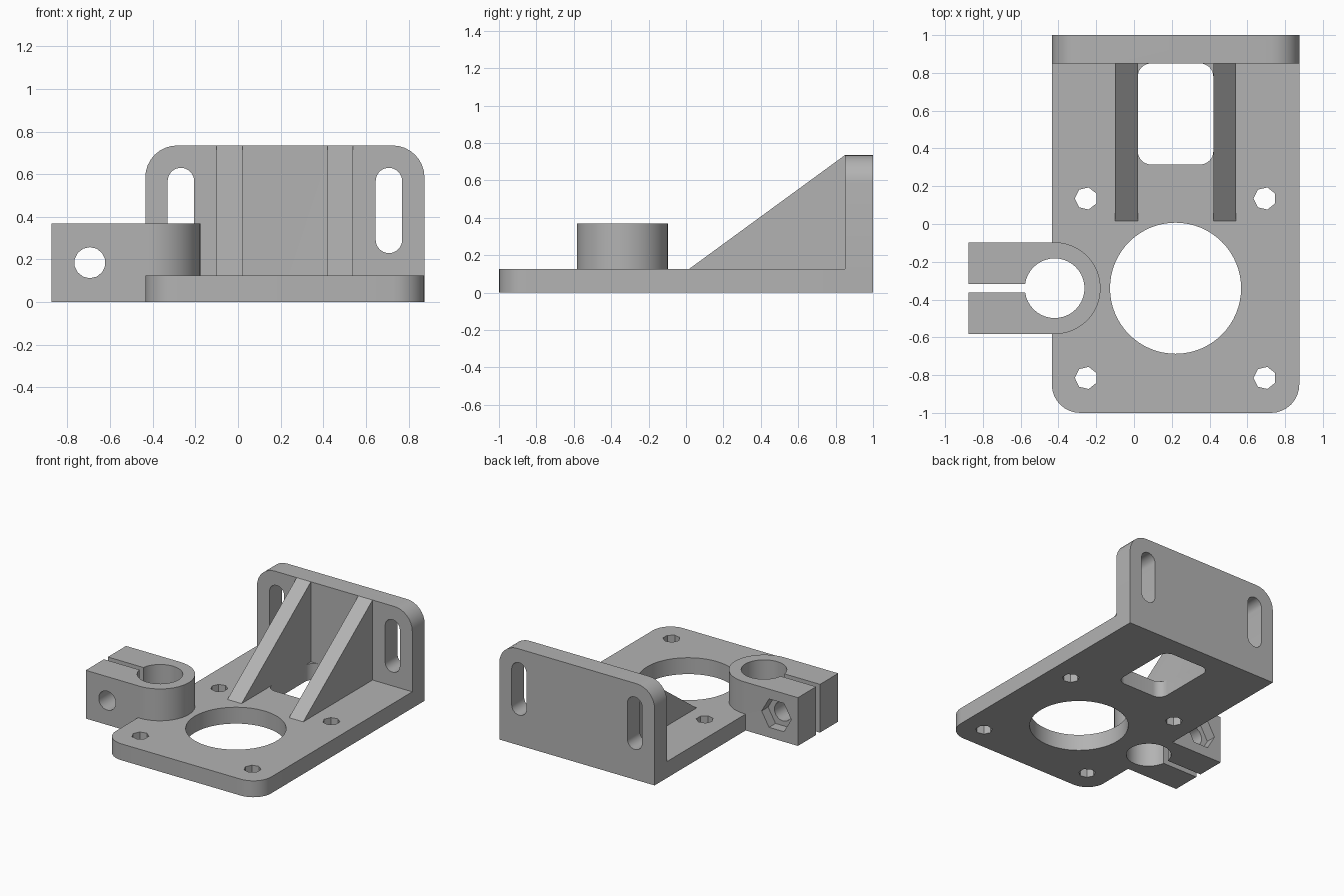
import bpy
import bmesh
from math import sin, cos, pi, radians

if "Cube" in bpy.data.objects:
    bpy.data.objects.remove(bpy.data.objects["Cube"], do_unlink=True)

grey = bpy.data.materials.new("light grey")
grey.use_nodes = True
colour = (0.45, 0.45, 0.45, 1)
grey.diffuse_color = colour
grey.node_tree.nodes["Principled BSDF"].inputs["Base Color"].default_value = colour


def arc(u, v, r, start, end, steps):
    angles = [radians(start + (end - start) * i / steps) for i in range(steps + 1)]
    return [(u + r * cos(a), v + r * sin(a)) for a in angles]


def circle(u, v, r, sides, turn=0):
    return arc(u, v, r, turn, turn + 360, sides)[:-1]


def rounded(u0, u1, v0, v1, r_low, r_high, steps=8):
    """Rectangle with separate radii for its lower and upper corners."""
    pts = []
    corners = [(u0, v0, 1, 1, r_low, 180), (u1, v0, -1, 1, r_low, 270),
               (u1, v1, -1, -1, r_high, 0), (u0, v1, 1, -1, r_high, 90)]
    for u, v, su, sv, r, a in corners:
        pts += arc(u + su * r, v + sv * r, r, a, a + 90, steps) if r else [(u, v)]
    return pts


def prism(name, pts, axis, low, high):
    """Extrude a 2D outline along one axis."""
    place = {"x": lambda u, v, w: (w, u, v),
             "y": lambda u, v, w: (u, w, v),
             "z": lambda u, v, w: (u, v, w)}[axis]
    bm = bmesh.new()
    ends = [[bm.verts.new(place(u, v, w)) for u, v in pts] for w in (low, high)]
    for ring in ends:
        bm.faces.new(ring)
    n = len(pts)
    for i in range(n):
        j = (i + 1) % n
        bm.faces.new((ends[0][i], ends[0][j], ends[1][j], ends[1][i]))
    bmesh.ops.remove_doubles(bm, verts=bm.verts, dist=1e-5)
    bmesh.ops.recalc_face_normals(bm, faces=bm.faces)
    mesh = bpy.data.meshes.new(name)
    bm.to_mesh(mesh)
    bm.free()
    obj = bpy.data.objects.new(name, mesh)
    bpy.context.collection.objects.link(obj)
    mesh.materials.append(grey)
    return obj


def combine(target, tool, operation):
    """Apply a boolean and discard the tool."""
    mod = target.modifiers.new(operation, "BOOLEAN")
    mod.operation, mod.object, mod.solver = operation, tool, "EXACT"
    bpy.ops.object.select_all(action="DESELECT")
    target.select_set(True)
    bpy.context.view_layer.objects.active = target
    bpy.ops.object.modifier_apply(modifier=mod.name)
    bpy.data.objects.remove(tool, do_unlink=True)


def cut(target, pts, axis, low, high):
    combine(target, prism("cutter", pts, axis, low, high), "DIFFERENCE")


LEFT, RIGHT, THICK, TOP = -0.435, 0.875, 0.125, 0.735
CX, CY = 0.22, -0.34
CLAMP_X = -0.42

# Base plate with window between the gussets
bracket = prism("motor_bracket", rounded(LEFT, RIGHT, -1, 1, 0.15, 0), "z", 0, THICK)
cut(bracket, rounded(0.02, 0.42, 0.315, 0.85, 0.07, 0.07), "z", -0.1, 0.3)

# Back wall with two upright slots
wall = prism("back_wall", rounded(LEFT, RIGHT, 0, TOP, 0, 0.15), "y", 0.85, 1)
for x in (-0.268, 0.708):
    cut(wall, rounded(x - 0.062, x + 0.062, 0.23, 0.63, 0.0619, 0.0619), "y", 0.7, 1.2)
combine(bracket, wall, "UNION")

# Sloping gussets, with their hidden edges sunk into plate and wall
slope = [(0.015, THICK), (0.85, TOP), (0.9, 0.6), (0.9, 0.06), (0.1, 0.06)]
for x in (-0.10, 0.42):
    combine(bracket, prism("gusset", slope, "x", x, x + 0.12), "UNION")

# Clamp block with rounded inner end
outline = [(-0.876, CY + 0.243), (-0.876, CY - 0.243)] + arc(CLAMP_X, CY, 0.243, -90, 90, 24)
combine(bracket, prism("clamp", outline, "z", 0, 0.368), "UNION")

# Clamp bore, split, cross bolt hole and nut pocket
cut(bracket, circle(CLAMP_X, CY, 0.158, 40), "z", -0.1, 0.6)
cut(bracket, rounded(-1, CLAMP_X - 0.1, CY - 0.023, CY + 0.023, 0, 0), "z", -0.1, 0.6)
cut(bracket, circle(-0.695, 0.185, 0.073, 14, 90), "y", -0.8, 0.1)
cut(bracket, circle(-0.695, 0.185, 0.125, 6), "y", -0.175, 0.1)

# Motor opening and its four screw holes
cut(bracket, circle(CX, CY, 0.347, 64), "z", -0.1, 0.3)
for x in (-0.253, 0.693):
    for y in (0.135, -0.815):
        cut(bracket, circle(x, y, 0.06, 7, 180), "z", -0.1, 0.3)

bpy.ops.object.select_all(action="DESELECT")
bracket.select_set(True)
bpy.context.view_layer.objects.active = bracket
bpy.ops.object.shade_smooth_by_angle(angle=radians(30))
